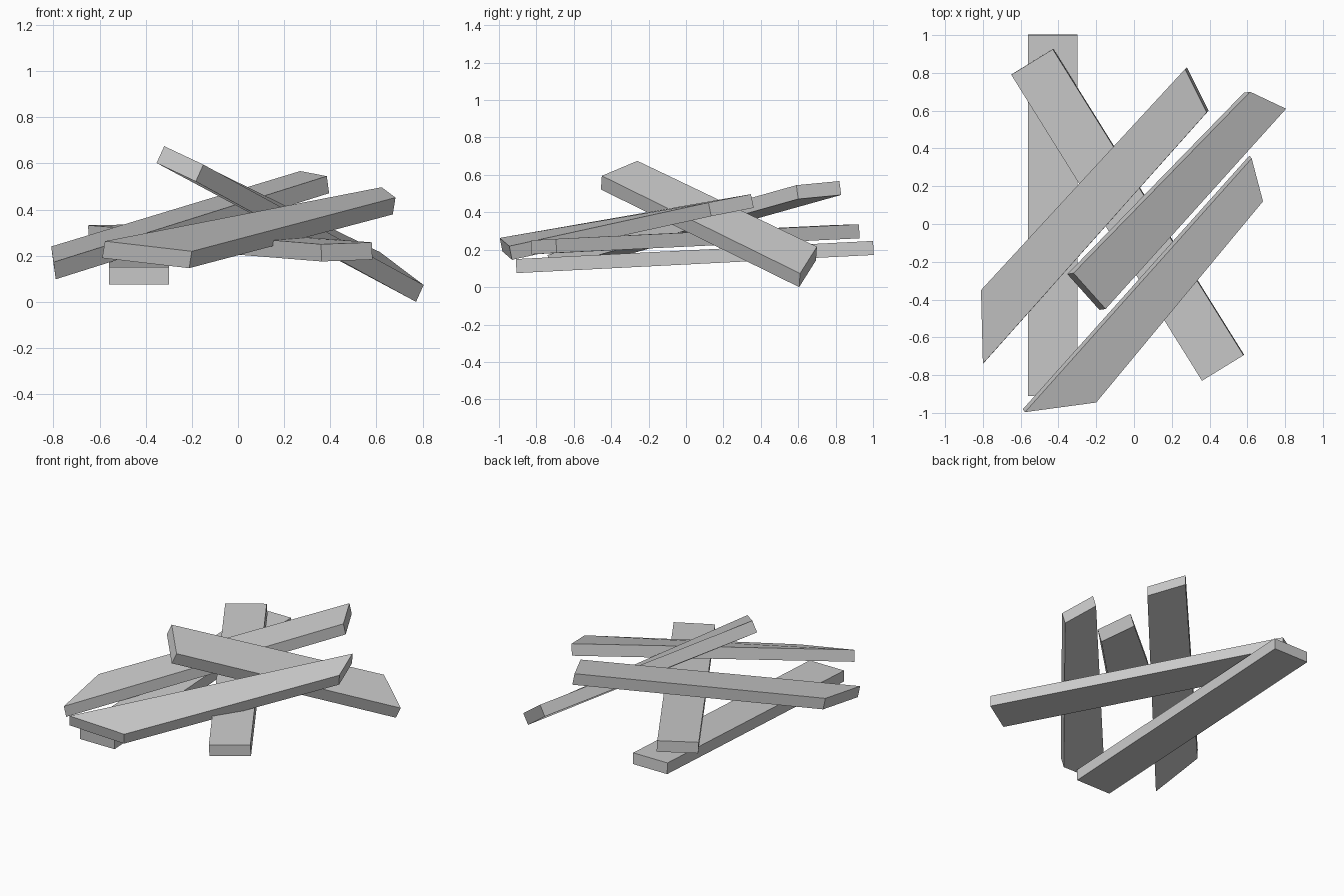
import bpy
import bmesh
from mathutils import Vector

default_cube = bpy.data.objects.get("Cube")
if default_cube:
    bpy.data.objects.remove(default_cube, do_unlink=True)


def make_material(name, colour):
    material = bpy.data.materials.new(name)
    material.use_nodes = True
    material.diffuse_color = colour
    shader = material.node_tree.nodes["Principled BSDF"]
    shader.inputs["Base Color"].default_value = colour
    return material


plain_grey = make_material("plain grey", (0.6, 0.6, 0.6, 1))


def make_plank(name, outline, thickness):
    """Extrude a four-cornered upper outline along a thickness vector."""
    bm = bmesh.new()
    face = bm.faces.new([bm.verts.new(corner) for corner in outline])
    extruded = bmesh.ops.extrude_face_region(
        bm, geom=[face], use_keep_orig=True)
    lower = [item for item in extruded["geom"]
             if isinstance(item, bmesh.types.BMVert)]
    bmesh.ops.translate(bm, verts=lower, vec=Vector(thickness))
    bmesh.ops.recalc_face_normals(bm, faces=bm.faces)
    mesh = bpy.data.meshes.new(name)
    bm.to_mesh(mesh)
    bm.free()
    mesh.materials.append(plain_grey)
    plank = bpy.data.objects.new(name, mesh)
    bpy.context.collection.objects.link(plank)
    return plank


# Lowest plank, running straight front to back
make_plank("bottom_plank",
           [(-.56, -.91, .15), (-.3, -.91, .15),
            (-.3, 1, .247), (-.56, 1, .247)],
           (0, .004, -.075))

# Plank crossing the bottom one diagonally
make_plank("crossing_plank",
           [(-.65, .79, .332), (-.43, .925, .336),
            (.58, -.695, .258), (.36, -.83, .25)],
           (.003, .003, -.075))

# Rising plank on the right-hand side, with slanted cut ends
make_plank("right_rising_plank",
           [(-.81, -.35, .24), (-.8, -.74, .172),
            (.385, .59, .545), (.27, .82, .567)],
           (.01, .01, -.074))

# Steep plank leaning over the pile, its low corner on the ground
make_plank("leaning_plank",
           [(-.32, -.26, .675), (-.15, -.45, .595),
            (.805, .61, .073), (.615, .7, .216)],
           (-.033, -.005, -.073))

# Rising plank across the front, with slanted cut ends
make_plank("front_rising_plank",
           [(-.577, -.996, .263), (-.2, -.945, .219),
            (.683, .12, .452), (.623, .347, .497)],
           (-.012, .015, -.073))
